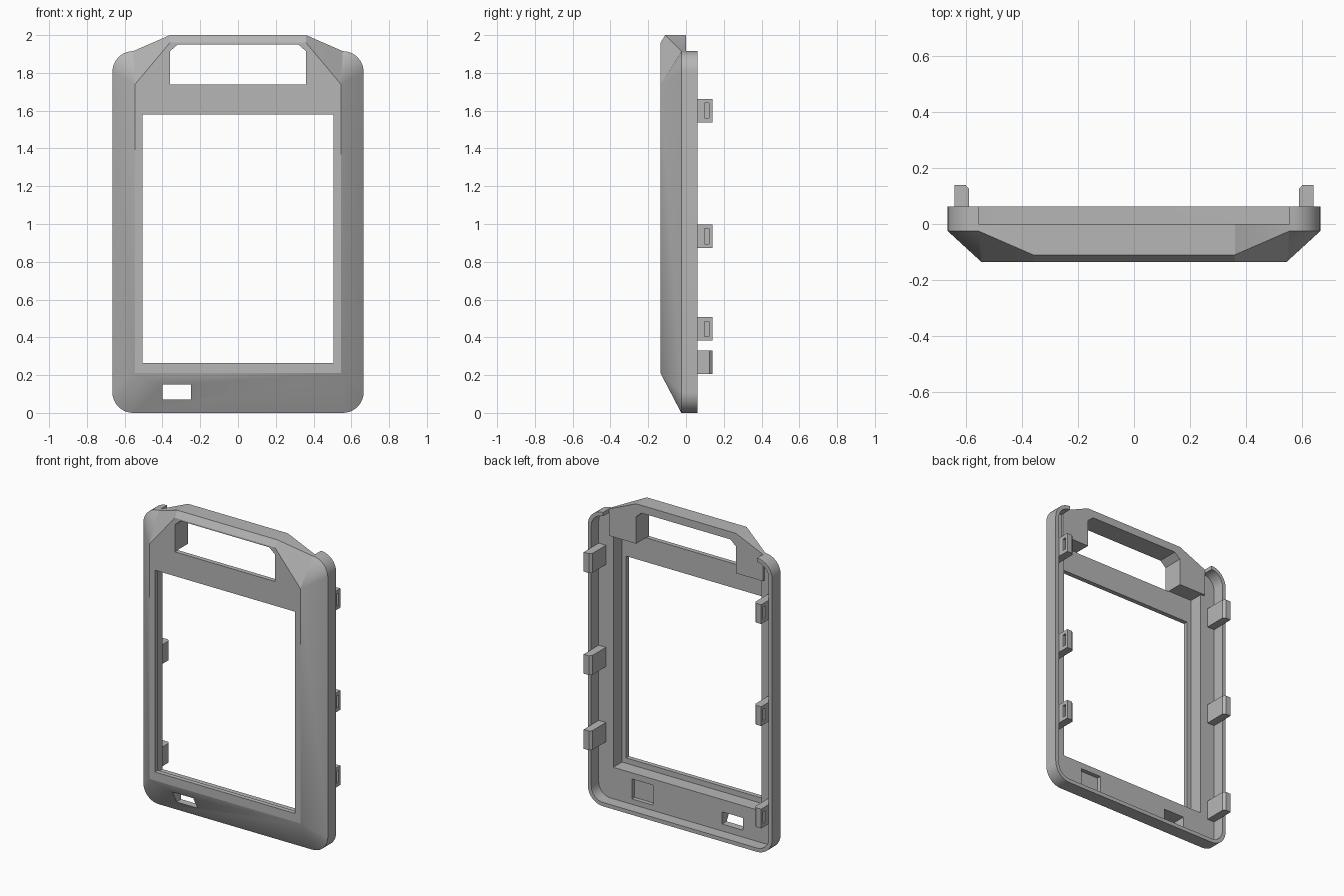
import bpy, bmesh, math
from mathutils import Vector

cube = bpy.data.objects.get("Cube")
if cube:
    bpy.data.objects.remove(cube, do_unlink=True)

grey = bpy.data.materials.new("plain grey")
grey.use_nodes = True
grey.diffuse_color = (0.47, 0.47, 0.47, 1)
grey.node_tree.nodes["Principled BSDF"].inputs["Base Color"].default_value = (0.47, 0.47, 0.47, 1)


def hull(name, points):
    """Convex solid around a set of points."""
    bm = bmesh.new()
    for p in points:
        bm.verts.new(p)
    res = bmesh.ops.convex_hull(bm, input=bm.verts[:])
    junk = {e for e in res["geom_interior"] + res["geom_unused"]
            if isinstance(e, bmesh.types.BMVert)}
    bmesh.ops.delete(bm, geom=list(junk), context="VERTS")
    bmesh.ops.dissolve_limit(bm, angle_limit=0.002, verts=bm.verts[:], edges=bm.edges[:])
    bmesh.ops.recalc_face_normals(bm, faces=bm.faces[:])
    mesh = bpy.data.meshes.new(name)
    bm.to_mesh(mesh)
    bm.free()
    mesh.materials.append(grey)
    obj = bpy.data.objects.new(name, mesh)
    bpy.context.collection.objects.link(obj)
    return obj


def box(x0, x1, y0, y1, z0, z1, name="cutter"):
    return hull(name, [(x, y, z) for x in (x0, x1) for y in (y0, y1) for z in (z0, z1)])


def prism(outline, y0, y1, name="cutter"):
    """Convex x-z outline pulled along y."""
    return hull(name, [(x, y, z) for x, z in outline for y in (y0, y1)])


def combine(obj, other, operation="DIFFERENCE"):
    mod = obj.modifiers.new("combine", "BOOLEAN")
    mod.operation, mod.object, mod.solver = operation, other, "EXACT"
    bpy.context.view_layer.objects.active = obj
    bpy.ops.object.modifier_apply(modifier=mod.name)
    bpy.data.objects.remove(other, do_unlink=True)


def rounded(inset):
    """Rounded rectangle outline of the case, shrunk by inset."""
    radius, pts = 0.11, []
    for cx, cz, start in ((0.555, 1.805, 0), (-0.555, 1.805, 90),
                          (-0.555, 0.11, 180), (0.555, 0.11, 270)):
        for i in range(11):
            a = math.radians(start + 9 * i)
            pts.append((cx + (radius - inset) * math.cos(a),
                        cz + (radius - inset) * math.sin(a)))
    return pts


# Case: straight rounded sides sloping in to a flat front
BACK, EDGE, FRONT = 0.062, -0.025, -0.135
case_points = [(x, y, z) for x, z in rounded(0) for y in (EDGE, BACK)]
case_points += [(sx * 0.545, FRONT, z) for sx in (-1, 1) for z in (0.21, 1.74)]
case = hull("front_case", case_points)

# Handle hump rising above the case
handle_points = []
for s in (-1, 1):
    handle_points += [(s * 0.36, -0.11, 2), (s * 0.36, 0, 2), (s * 0.36, FRONT, 1.96),
                      (s * 0.545, FRONT, 1.74), (s * 0.555, EDGE, 1.915),
                      (s * 0.555, 0, 1.915), (s * 0.535, 0, 1.70)]
combine(case, hull("handle", handle_points), "UNION")

# Back recess inside the lip, left shallower behind the handle
combine(case, prism(rounded(0.025), 0, 0.2))
ledge = prism(rounded(0.025), -0.015, 0.1)
combine(ledge, box(-0.555, 0.555, -0.1, 0.2, 1.74, 2.1))
combine(case, ledge)

# Gap in the lip behind the handle
combine(case, box(-0.555, 0.555, 0, 0.2, 1.8, 2.1))

# Deep cavity, screen window, handle opening, slot and pocket
combine(case, box(-0.535, 0.535, -0.105, 0.1, 0.23, 1.74))
combine(case, box(-0.505, 0.505, -0.3, 0.1, 0.265, 1.58))
opening = [(s * x, z) for s in (-1, 1) for x, z in ((0.36, 1.738), (0.36, 1.915), (0.32, 1.95))]
combine(case, prism(opening, -0.3, 0.2))
combine(case, box(-0.40, -0.25, -0.3, 0.1, 0.07, 0.15))
combine(case, box(0.25, 0.40, -0.042, 0.1, 0.06, 0.19))

# Snap clips with a notch on the outer face
clips = []
for side, name, heights in ((1, "left", (1.60, 0.935, 0.445)), (-1, "right", (1.60, 0.935, 0.268))):
    for n, z in enumerate(heights):
        profile = ((0.64, -0.02), (0.64, 0.14), (0.602, 0.14), (0.588, 0.125), (0.588, -0.02))
        clip = hull(f"{name}_clip_{n + 1}", [(side * x, y, z + dz) for x, y in profile
                                             for dz in (-0.063, 0.063)])
        xs = sorted((side * 0.622, side * 0.66))
        combine(clip, box(*xs, 0.098, 0.122, z - 0.04, z + 0.04))
        clips.append(clip)

# Smooth the rounded corners only
bpy.ops.object.select_all(action="DESELECT")
for obj in [case] + clips:
    obj.select_set(True)
bpy.context.view_layer.objects.active = case
bpy.ops.object.shade_smooth_by_angle(angle=math.radians(20))
